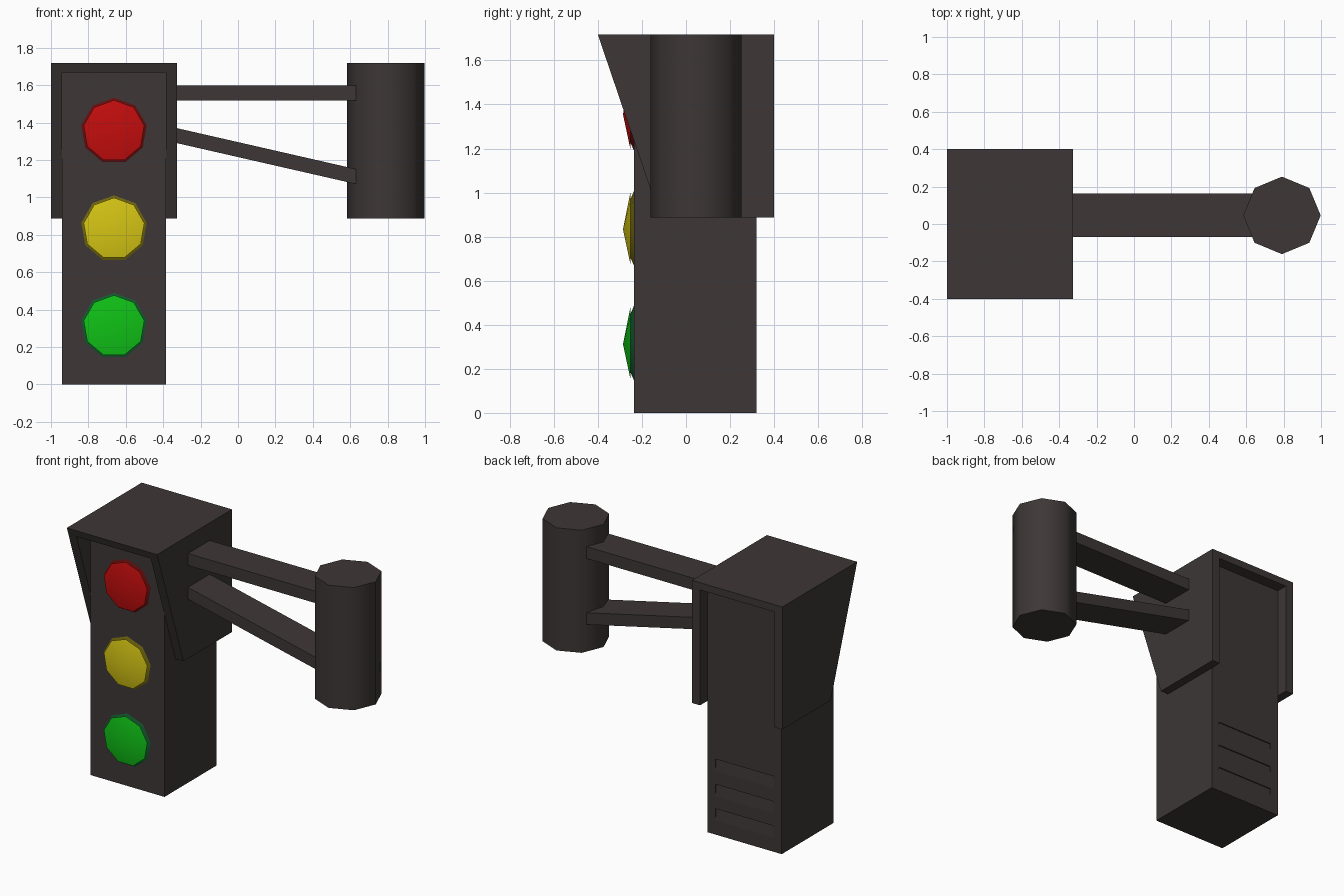
import bpy, bmesh, math
from mathutils import Matrix

if "Cube" in bpy.data.objects:
    bpy.data.objects.remove(bpy.data.objects["Cube"])


def mat(name, r, g, b):
    m = bpy.data.materials.new(name)
    m.diffuse_color = (r, g, b, 1)
    m.use_nodes = True
    m.node_tree.nodes["Principled BSDF"].inputs["Base Color"].default_value = m.diffuse_color
    return m


HOUSING = mat("dark housing", 0.047, 0.038, 0.037)


def add(name, bm, material):
    bmesh.ops.recalc_face_normals(bm, faces=bm.faces)
    me = bpy.data.meshes.new(name)
    bm.to_mesh(me)
    bm.free()
    me.materials.append(material)
    ob = bpy.data.objects.new(name, me)
    bpy.context.collection.objects.link(ob)
    return ob


def smooth(ob, degrees):
    bpy.ops.object.select_all(action='DESELECT')
    ob.select_set(True)
    bpy.context.view_layer.objects.active = ob
    bpy.ops.object.shade_smooth_by_angle(angle=math.radians(degrees))


def extrude(name, outline, axis, a, b, material=HOUSING):
    """Extrude a 2D outline: axis 'x' takes (y, z) points, axis 'y' takes (x, z)."""
    bm = bmesh.new()
    put = (lambda p, t: (t, p[0], p[1])) if axis == 'x' else (lambda p, t: (p[0], t, p[1]))
    lo = [bm.verts.new(put(p, a)) for p in outline]
    hi = [bm.verts.new(put(p, b)) for p in outline]
    bm.faces.new(lo)
    bm.faces.new(hi[::-1])
    n = len(lo)
    for i in range(n):
        j = (i + 1) % n
        bm.faces.new((lo[i], hi[i], hi[j], lo[j]))
    return add(name, bm, material)


def cone(name, x, z, y_back, y_front, r_back, r_front, sides, material):
    """Cone or frustum facing the front, with one vertex straight up."""
    bm = bmesh.new()
    bmesh.ops.create_cone(bm, cap_ends=True, segments=sides, radius1=r_back,
                          radius2=r_front, depth=y_back - y_front)
    bmesh.ops.transform(bm, verts=bm.verts, matrix=Matrix.Translation(
        (x, (y_back + y_front) / 2, z)) @ Matrix.Rotation(math.pi / 2, 4, 'X'))
    top = max(bm.verts, key=lambda v: v.co.z).co.z
    bottom = min(bm.verts, key=lambda v: v.co.z).co.z
    if top - z < z - bottom - 1e-4:
        bmesh.ops.transform(bm, verts=bm.verts, matrix=Matrix.Translation((x, 0, z))
                            @ Matrix.Rotation(math.pi, 4, 'Y')
                            @ Matrix.Translation((-x, 0, -z)))
    ob = add(name, bm, material)
    smooth(ob, 50)
    return ob


# Lamp housing with three shallow louvres cut in the back
housing = extrude("lamp_housing", [(-0.235, 0), (0.32, 0), (0.32, 1.68), (-0.235, 1.68)],
                  'x', -0.94, -0.385)
for i, z in enumerate((0.51, 0.34, 0.175)):
    cutter = extrude(f"louvre_cutter_{i + 1}",
                     [(0.312, z), (0.33, z), (0.33, z - 0.18)], 'x', -0.88, -0.445)
    cutter.hide_render = True
    cutter.hide_set(True)
    mod = housing.modifiers.new("louvre", 'BOOLEAN')
    mod.operation, mod.solver, mod.object = 'DIFFERENCE', 'EXACT', cutter

# Hood: roof plus two slanted cheeks, open front and back
extrude("hood_roof", [(-0.4, 1.717), (0.4, 1.717), (0.4, 1.668), (-0.383, 1.668)],
        'x', -1.0, -0.325)
for side, a, b in (("left", -1.0, -0.94), ("right", -0.385, -0.325)):
    extrude(f"hood_{side}_cheek", [(-0.4, 1.717), (0.4, 1.717), (0.4, 0.888), (-0.118, 0.888)],
            'x', a, b)

# Three lamps: dark rim with a shallow pointed lens
for name, z, rim, lens in (
        ("red", 1.355, (0.13, 0.004, 0.004), (0.55, 0.004, 0.004)),
        ("yellow", 0.833, (0.16, 0.13, 0.004), (0.67, 0.56, 0.007)),
        ("green", 0.312, (0.006, 0.10, 0.025), (0.005, 0.54, 0.008))):
    cone(f"{name}_rim", -0.663, z, -0.234, -0.257, 0.18, 0.125, 9, mat(f"dark {name}", *rim))
    cone(f"{name}_lens", -0.663, z, -0.253, -0.286, 0.165, 0.0, 9, mat(f"{name} lens", *lens))

# Bracket arms running into the pole
extrude("upper_arm", [(-0.34, 1.518), (0.68, 1.518), (0.68, 1.598), (-0.34, 1.598)],
        'y', -0.07, 0.162)
extrude("lower_arm", [(-0.34, 1.293), (0.68, 1.06), (0.68, 1.14), (-0.34, 1.373)],
        'y', -0.07, 0.162)

# Eight-sided pole section
bm = bmesh.new()
bmesh.ops.create_cone(bm, cap_ends=True, segments=8, radius1=0.207, radius2=0.207,
                      depth=0.829, matrix=Matrix.Translation((0.791, 0.046, 1.3025)))
smooth(add("pole", bm, HOUSING), 50)
